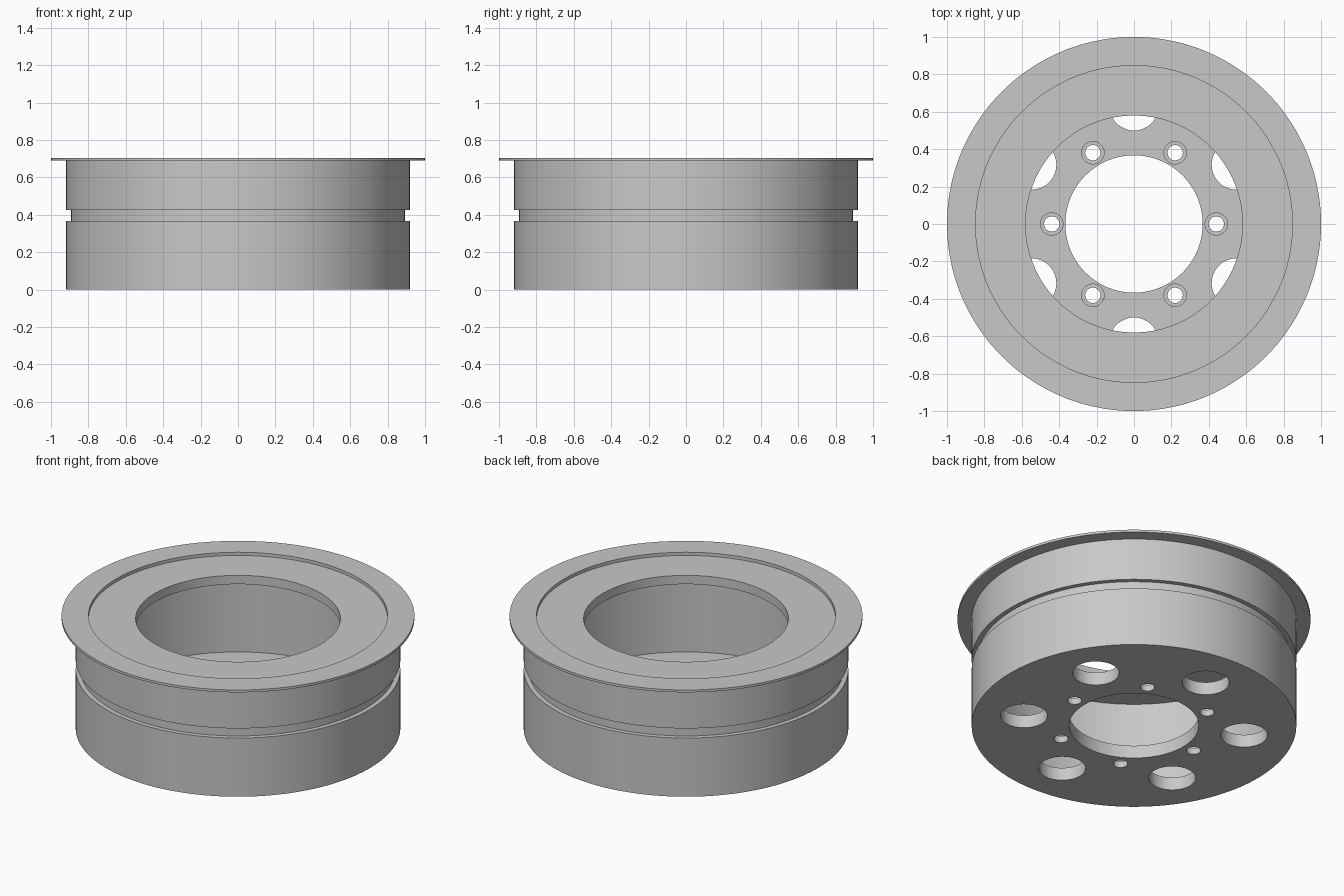
import bpy
import bmesh
import math
from mathutils import Matrix

cube = bpy.data.objects.get("Cube")
if cube:
    bpy.data.objects.remove(cube, do_unlink=True)

# Material
grey = bpy.data.materials.new("light_grey_metal")
grey.use_nodes = True
colour = (0.58, 0.58, 0.58, 1)
grey.diffuse_color = colour
grey.node_tree.nodes["Principled BSDF"].inputs["Base Color"].default_value = colour


def revolve(bm, profile, segments, closed):
    """Spin a (radius, height) profile around z; return the new vertices."""
    verts = [bm.verts.new((r, 0, z)) for r, z in profile]
    pairs = list(zip(verts, verts[1:]))
    if closed:
        pairs.append((verts[-1], verts[0]))
    edges = [bm.edges.new(p) for p in pairs]
    bmesh.ops.spin(bm, geom=verts + edges, cent=(0, 0, 0), axis=(0, 0, 1),
                   angle=math.tau, steps=segments, use_merge=True)
    bmesh.ops.remove_doubles(bm, verts=bm.verts[:], dist=1e-5)
    bmesh.ops.recalc_face_normals(bm, faces=bm.faces[:])


def make_object(name, bm):
    mesh = bpy.data.meshes.new(name)
    bm.to_mesh(mesh)
    bm.free()
    mesh.materials.append(grey)
    obj = bpy.data.objects.new(name, mesh)
    bpy.context.collection.objects.link(obj)
    return obj


def ring_of_cutters(name, profile, radius, start, segments):
    """Six copies of a revolved plug, evenly spaced around the axis."""
    plug = bmesh.new()
    revolve(plug, profile, segments, False)
    plug_mesh = bpy.data.meshes.new(name + "_plug")
    plug.to_mesh(plug_mesh)
    plug.free()
    bm = bmesh.new()
    for i in range(6):
        angle = start + i * math.tau / 6
        before = len(bm.verts)
        bm.from_mesh(plug_mesh)
        bm.verts.ensure_lookup_table()
        bmesh.ops.transform(bm, verts=bm.verts[before:], matrix=Matrix.Translation(
            (radius * math.cos(angle), radius * math.sin(angle), 0)))
    bpy.data.meshes.remove(plug_mesh)
    obj = make_object(name, bm)
    obj.hide_render = True
    return obj


# Hollow drum: floor, grooved wall, top flange and recessed cover ring
FLOOR = 0.08
drum_profile = [
    (0.367, 0), (0.92, 0),
    (0.92, 0.367), (0.892, 0.367), (0.892, 0.427), (0.92, 0.427),
    (0.92, 0.69), (1, 0.69), (1, 0.705),
    (0.847, 0.705), (0.847, 0.685),
    (0.58, 0.685), (0.58, 0.63),
    (0.85, 0.63), (0.85, FLOOR), (0.367, FLOOR),
]
bm = bmesh.new()
revolve(bm, drum_profile, 144, True)
drum = make_object("wheel_drum", bm)

# Round vent holes and counterbored bolt holes through the floor
vents = ring_of_cutters(
    "vent_hole_cutters",
    [(0, -0.1), (0.133, -0.1), (0.133, 0.2), (0, 0.2)],
    0.633, math.pi / 6, 48)
bolts = ring_of_cutters(
    "bolt_hole_cutters",
    [(0, -0.1), (0.041, -0.1), (0.041, 0.04), (0.06, 0.04), (0.06, 0.2), (0, 0.2)],
    0.44, 0, 32)

for cutter in (vents, bolts):
    mod = drum.modifiers.new(cutter.name, "BOOLEAN")
    mod.operation = "DIFFERENCE"
    mod.solver = "EXACT"
    mod.object = cutter

# Apply the cuts and remove the cutters
bpy.context.view_layer.update()
depsgraph = bpy.context.evaluated_depsgraph_get()
cut_mesh = bpy.data.meshes.new_from_object(drum.evaluated_get(depsgraph))
drum.modifiers.clear()
drum.data = cut_mesh
for cutter in (vents, bolts):
    bpy.data.objects.remove(cutter, do_unlink=True)

# Smooth round walls with crisp edges
cut_mesh.polygons.foreach_set("use_smooth", [True] * len(cut_mesh.polygons))
cut_mesh.set_sharp_from_angle(angle=math.radians(30))
